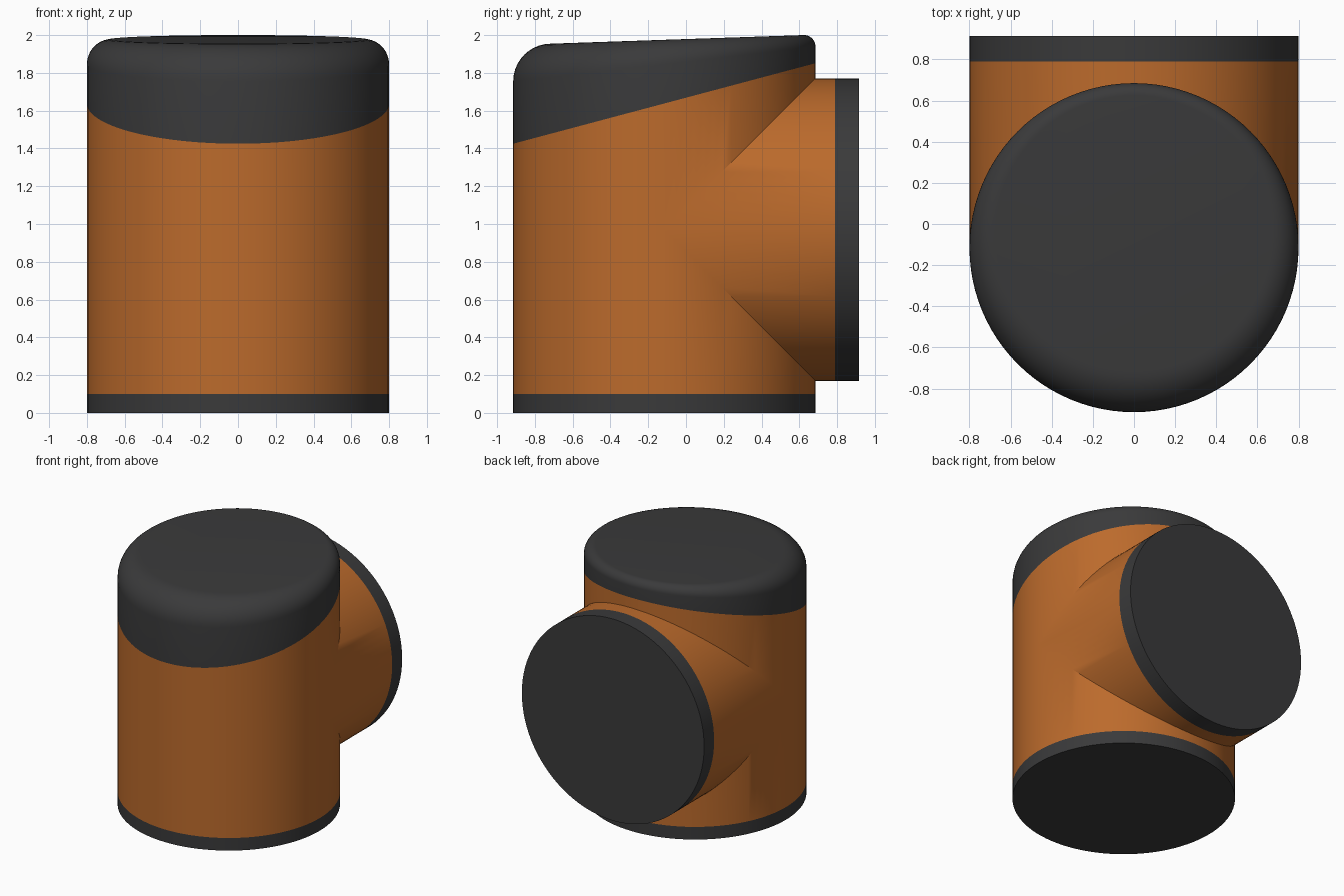
import bpy, bmesh
from math import sin, cos, pi

if "Cube" in bpy.data.objects:
    bpy.data.objects.remove(bpy.data.objects["Cube"])

N = 96                      # sides of both pipes
R, CY, ZC, END = 0.8, -0.115, 0.97, 0.915
ANG = [2 * pi * i / N for i in range(N)]


def material(name, rgb):
    m = bpy.data.materials.new(name)
    m.diffuse_color = (*rgb, 1)
    m.use_nodes = True
    m.node_tree.nodes["Principled BSDF"].inputs["Base Color"].default_value = m.diffuse_color
    return m


orange = material("orange", (0.5, 0.145, 0.025))
dark = material("dark", (0.042, 0.042, 0.043))


def loft(bm, rings, close_start=False, close_end=False):
    rows = [[bm.verts.new(p) for p in ring] for ring in rings]
    for a, b in zip(rows, rows[1:]):
        for i in range(N):
            j = (i + 1) % N
            bm.faces.new((a[i], a[j], b[j], b[i]))
    if close_start:
        bm.faces.new(rows[0][::-1])
    if close_end:
        bm.faces.new(rows[-1])


def finish(bm, name, mat):
    bmesh.ops.remove_doubles(bm, verts=bm.verts, dist=1e-5)
    me = bpy.data.meshes.new(name)
    bm.to_mesh(me)
    bm.free()
    me.materials.append(mat)
    ob = bpy.data.objects.new(name, me)
    bpy.context.collection.objects.link(ob)
    bpy.ops.object.select_all(action='DESELECT')
    ob.select_set(True)
    bpy.context.view_layer.objects.active = ob
    bpy.ops.object.shade_smooth_by_angle(angle=pi / 6)


def upright(z):             # ring on the vertical pipe, height given by angle
    return [(R * cos(a), CY + R * sin(a), z(a)) for a in ANG]


def sideways(y):            # ring on the rear branch, depth given by angle
    return [(R * cos(a), y(a), ZC + R * sin(a)) for a in ANG]


def seam(a):                # slanted joint between body and cap
    return 1.638 + 0.213 * sin(a)


# Body: lower and upper walls leave the mitred opening for the rear branch
bm = bmesh.new()
loft(bm, [upright(lambda a: 0.1), upright(lambda a: ZC - R * max(sin(a), 0))])
loft(bm, [upright(lambda a: ZC + R * max(sin(a), 0)), upright(seam)])
loft(bm, [sideways(lambda a: 0.79), sideways(lambda a: CY + R * abs(sin(a)))])
finish(bm, "tee_body", orange)

# Base band and branch end band
bm = bmesh.new()
loft(bm, [upright(lambda a: 0), upright(lambda a: 0.1)], close_start=True)
finish(bm, "base_band", dark)
bm = bmesh.new()
loft(bm, [sideways(lambda a: END), sideways(lambda a: 0.79)], close_start=True)
finish(bm, "branch_end_band", dark)

# Cap: tilted top whose rounded edge is wide in front and tight at the back
STEPS = 10
rings = [upright(seam)]
for k in range(STEPS + 1):
    t = pi / 2 * k / STEPS
    ring = []
    for a in ANG:
        f = 0.13 - 0.07 * sin(a)
        top = 1.979 + 0.034 * (CY + (R - f) * sin(a))
        d = R - f + f * cos(t)
        ring.append((d * cos(a), CY + d * sin(a), top - f + f * sin(t)))
    rings.append(ring)
bm = bmesh.new()
loft(bm, rings, close_end=True)
finish(bm, "top_cap", dark)
